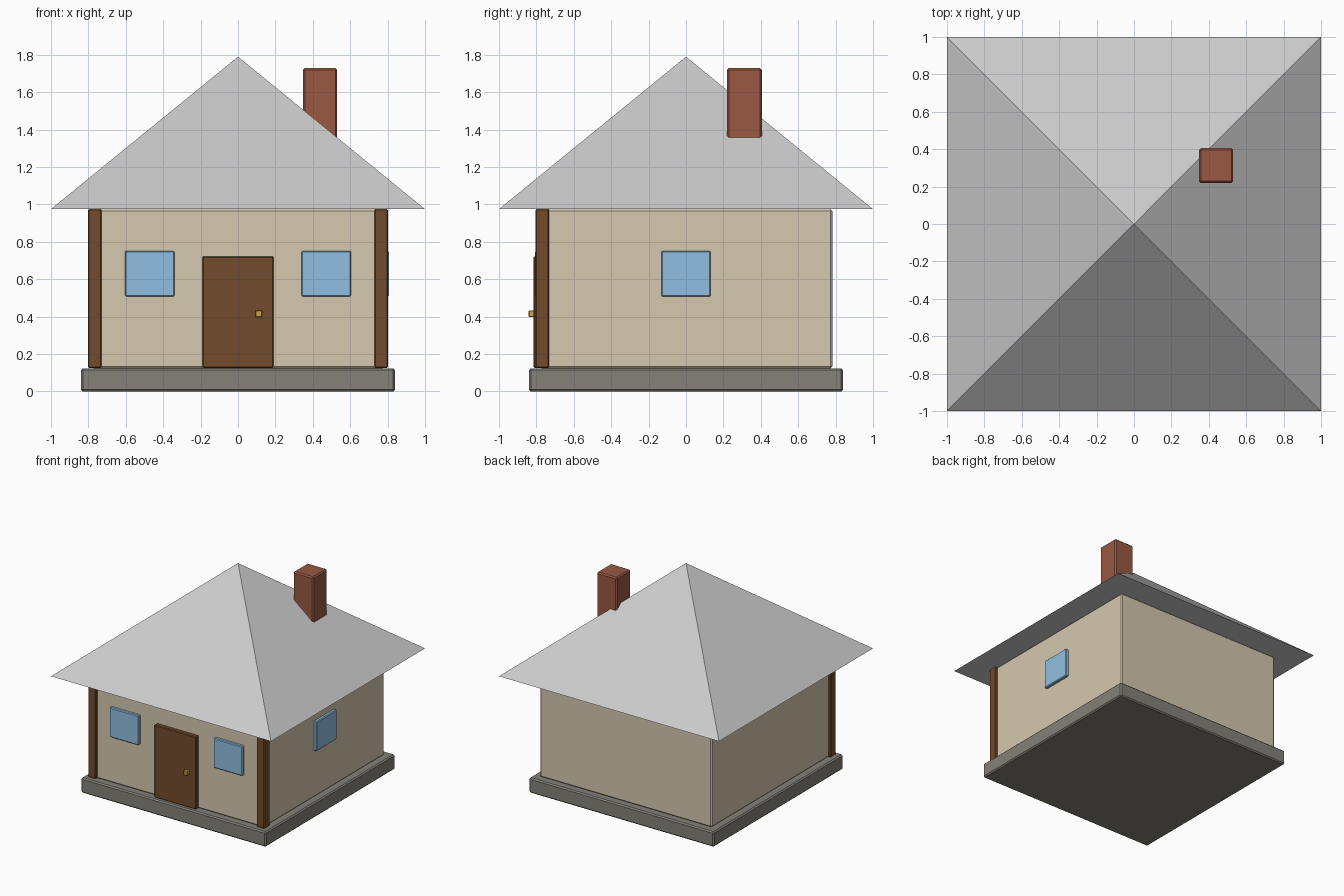
import bpy
import math

if "Cube" in bpy.data.objects:
    bpy.data.objects.remove(bpy.data.objects["Cube"])


def material(name, rgb):
    m = bpy.data.materials.new(name)
    m.diffuse_color = (*rgb, 1.0)
    m.use_nodes = True
    m.node_tree.nodes["Principled BSDF"].inputs["Base Color"].default_value = m.diffuse_color
    return m


stone = material("stone", (0.23, 0.22, 0.19))
plaster = material("plaster", (0.66, 0.58, 0.43))
wood = material("wood", (0.17, 0.07, 0.025))
glass = material("glass", (0.28, 0.52, 0.76))
brick = material("brick", (0.32, 0.10, 0.055))
brass = material("brass", (0.60, 0.38, 0.06))


def box(name, low, high, mat, bevel=0.006):
    """Box between two corners with a narrow chamfer."""
    centre = [(a + b) / 2 for a, b in zip(low, high)]
    bpy.ops.mesh.primitive_cube_add(size=1, location=centre)
    ob = bpy.context.object
    ob.name = name
    ob.scale = [b - a for a, b in zip(low, high)]
    bpy.ops.object.transform_apply(location=False, rotation=False, scale=True)
    mod = ob.modifiers.new("bevel", 'BEVEL')
    mod.width = bevel
    mod.segments = 1
    ob.data.materials.append(mat)
    return ob


# Base and walls
box("foundation", (-0.84, -0.84, 0), (0.84, 0.84, 0.124), stone, 0.01)
box("walls", (-0.782, -0.782, 0.124), (0.782, 0.782, 0.976), plaster, 0.01)

# Four-sided roof
eaves, peak = 0.975, 1.79
bpy.ops.mesh.primitive_cone_add(
    vertices=4, radius1=math.sqrt(2), radius2=0, depth=peak - eaves,
    location=(0, 0, (eaves + peak) / 2), rotation=(0, 0, math.pi / 4))
bpy.context.object.name = "roof"

# Chimney, sunk into the roof slope
box("chimney", (0.347, 0.22, 1.3), (0.53, 0.405, 1.73), brick, 0.01)

# Front corner posts and front windows, one on each side
for side, s in (("left", -1), ("right", 1)):
    x = s * 0.766
    box(side + "_corner_post", (x - 0.036, -0.804, 0.126),
        (x + 0.036, -0.732, 0.976), wood)
    x = s * 0.472
    box(side + "_front_window", (x - 0.132, -0.806, 0.508),
        (x + 0.132, -0.77, 0.752), glass)

# Window in the right wall
box("side_window", (0.77, -0.132, 0.508), (0.806, 0.132, 0.752), glass)

# Door and knob
box("door", (-0.19, -0.816, 0.126), (0.19, -0.77, 0.723), wood)
box("door_knob", (0.093, -0.842, 0.397), (0.129, -0.806, 0.434), brass, 0.004)
